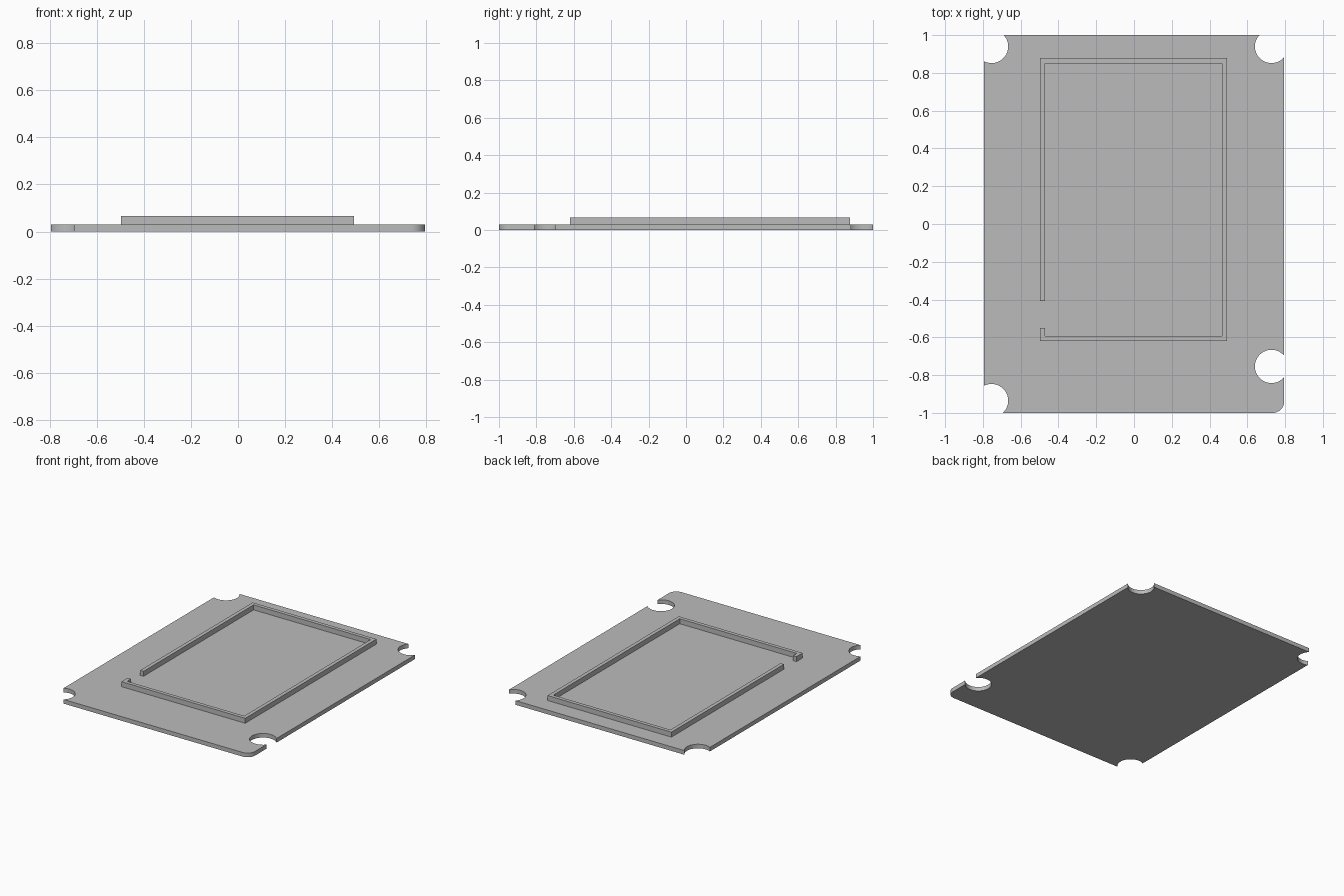
import bpy
import bmesh
import math

cube = bpy.data.objects.get("Cube")
if cube:
    bpy.data.objects.remove(cube, do_unlink=True)

grey = bpy.data.materials.new("plain grey")
grey.use_nodes = True
colour = (0.5, 0.5, 0.5, 1)
grey.diffuse_color = colour
grey.node_tree.nodes["Principled BSDF"].inputs["Base Color"].default_value = colour

WIDTH, LENGTH, THICK = 0.795, 1.0, 0.03
CORNER, HOLE = 0.06, 0.088


def extruded(name, outline, z0, z1):
    """Solid prism from a counter-clockwise outline."""
    bm = bmesh.new()
    base = bm.faces.new([bm.verts.new((x, y, z0)) for x, y in outline])
    top = bmesh.ops.extrude_face_region(bm, geom=[base])["geom"]
    verts = [v for v in top if isinstance(v, bmesh.types.BMVert)]
    bmesh.ops.translate(bm, verts=verts, vec=(0, 0, z1 - z0))
    bmesh.ops.recalc_face_normals(bm, faces=bm.faces)
    mesh = bpy.data.meshes.new(name)
    bm.to_mesh(mesh)
    bm.free()
    obj = bpy.data.objects.new(name, mesh)
    bpy.context.collection.objects.link(obj)
    mesh.materials.append(grey)
    return obj


def arc(cx, cy, r, start, sweep, steps):
    angles = [math.radians(start + sweep * i / steps) for i in range(steps + 1)]
    return [(cx + r * math.cos(a), cy + r * math.sin(a)) for a in angles]


# Base plate with rounded corners
outline = []
for i, (sx, sy) in enumerate([(1, 1), (-1, 1), (-1, -1), (1, -1)]):
    outline += arc(sx * (WIDTH - CORNER), sy * (LENGTH - CORNER), CORNER, 90 * i, 90, 10)
plate = extruded("base_plate", outline, 0, THICK)

# Round mounting notches, open at the plate edges
for x, y in [(-0.754, 0.94), (0.728, 0.94), (-0.754, -0.935), (0.728, -0.754)]:
    cutter = extruded("notch_cutter", arc(x, y, HOLE, 0, 360, 64)[:-1], -0.1, 0.1)
    cutter.hide_render = True
    cut = plate.modifiers.new("notch", "BOOLEAN")
    cut.operation, cut.solver, cut.object = "DIFFERENCE", "EXACT", cutter
    bpy.context.view_layer.objects.active = plate
    bpy.ops.object.modifier_apply(modifier=cut.name)
    bpy.data.objects.remove(cutter, do_unlink=True)

bpy.ops.object.select_all(action="DESELECT")
plate.select_set(True)
bpy.ops.object.shade_smooth_by_angle(angle=math.radians(30))

# Raised rim: a rectangular wall with a gap near the front of the right side
L, R, F, B, T = -0.498, 0.492, -0.62, 0.878, 0.027
GAP_FRONT, GAP_BACK = -0.55, -0.407
rim = [(L, GAP_FRONT), (L, F), (R, F), (R, B), (L, B), (L, GAP_BACK),
       (L + T, GAP_BACK), (L + T, B - T), (R - T, B - T),
       (R - T, F + T), (L + T, F + T), (L + T, GAP_FRONT)]
extruded("raised_rim", rim, THICK, 0.066)
